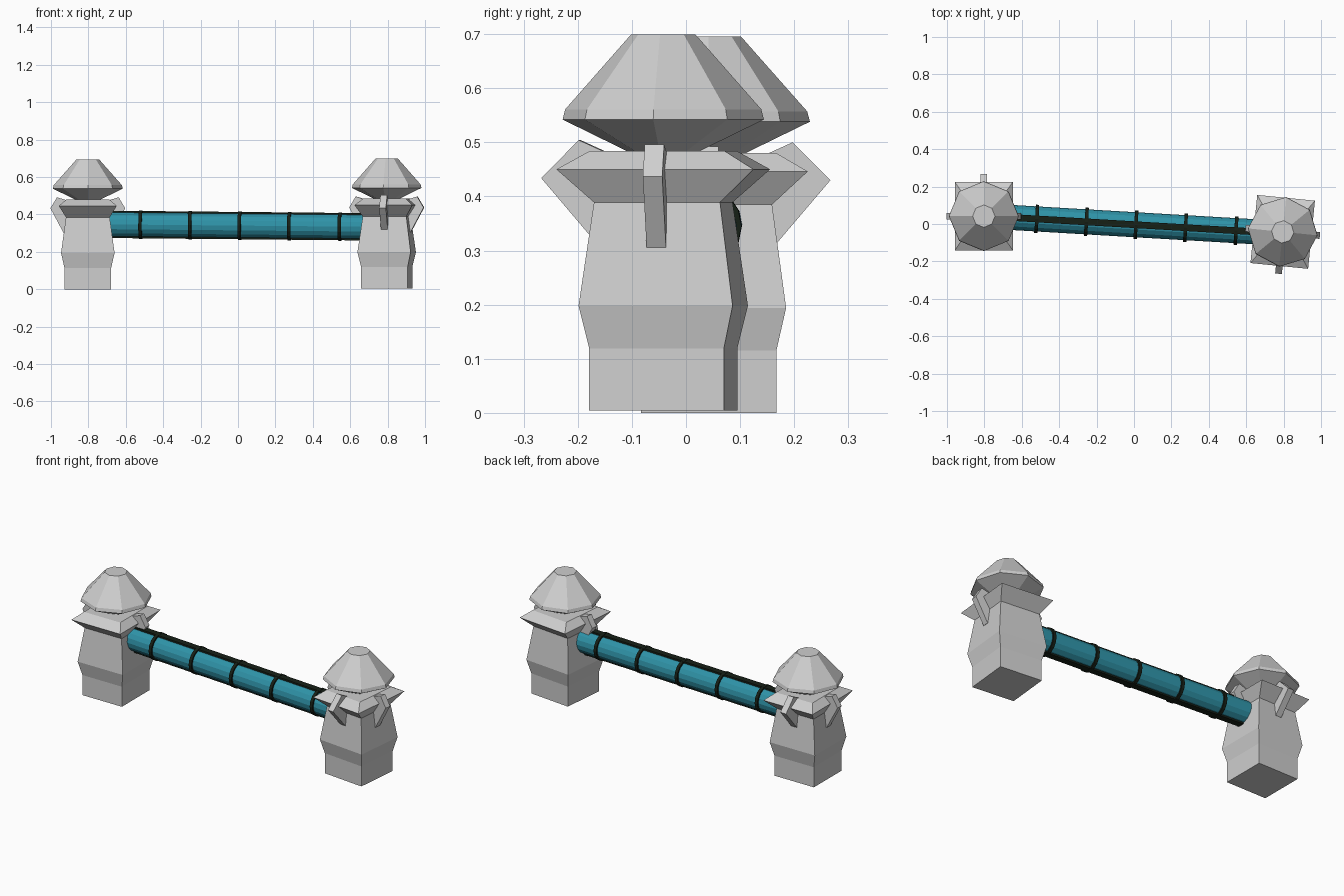
import bpy, bmesh, math
from mathutils import Vector, Matrix

if "Cube" in bpy.data.objects:
    bpy.data.objects.remove(bpy.data.objects["Cube"])


def material(name, rgb):
    m = bpy.data.materials.new(name)
    m.diffuse_color = (*rgb, 1)
    m.use_nodes = True
    m.node_tree.nodes["Principled BSDF"].inputs["Base Color"].default_value = m.diffuse_color
    return m


STONE = material("light stone", (0.62, 0.62, 0.62))
TEAL = material("teal", (0.028, 0.29, 0.39))
DARK = material("dark trim", (0.008, 0.014, 0.008))


def finish(bm, name, mat, matrix):
    bmesh.ops.recalc_face_normals(bm, faces=bm.faces[:])
    mesh = bpy.data.meshes.new(name)
    bm.to_mesh(mesh)
    bm.free()
    mesh.materials.append(mat)
    ob = bpy.data.objects.new(name, mesh)
    ob.matrix_world = matrix
    bpy.context.collection.objects.link(ob)
    return ob


def loft(name, rings, mat, matrix):
    """Skin a list of equal-length point rings and close both ends."""
    bm = bmesh.new()
    loops = [[bm.verts.new(p) for p in ring] for ring in rings]
    n = len(loops[0])
    for a, b in zip(loops, loops[1:]):
        for i in range(n):
            j = (i + 1) % n
            bm.faces.new((a[i], a[j], b[j], b[i]))
    bm.faces.new(loops[0][::-1])
    bm.faces.new(loops[-1])
    return finish(bm, name, mat, matrix)


def rect(hx, hy, z):
    return [(-hx, -hy, z), (hx, -hy, z), (hx, hy, z), (-hx, hy, z)]


def circle(r, z, n):
    return [(r * math.cos(2 * math.pi * i / n), r * math.sin(2 * math.pi * i / n), z)
            for i in range(n)]


def post(side, x, y, z, turn, hook_angles):
    place = Matrix.Translation((x, y, z)) @ Matrix.Rotation(math.radians(turn), 4, 'Z')
    # square body with flared collar
    body = [(.125, .125, 0), (.125, .125, .115), (.143, .143, .194), (.117, .117, .385),
            (.155, .183, .446), (.115, .125, .48)]
    loft(side + "_post_body", [rect(*b) for b in body], STONE, place)
    # octagonal cap
    cap = [(.06, .476), (.187, .538), (.182, .557), (.06, .695)]
    loft(side + "_post_cap", [circle(r, h, 8) for r, h in cap], STONE, place)
    # bent brackets clasping the collar
    for a in hook_angles:
        if a % 180 == 0:
            prof = [(.10, .30), (.13, .302), (.2, .433), (.165, .492), (.10, .472)]
        else:
            prof = [(.10, .31), (.127, .315), (.225, .43), (.155, .5), (.10, .475)]
        rings = [[(r, w, h) for r, h in prof] for w in (-.018, .018)]
        loft(f"{side}_post_bracket_{a}", rings, STONE,
             place @ Matrix.Rotation(math.radians(a), 4, 'Z'))


post("left", -.803, .042, 0, 0, (0, 90, 180))
post("right", .795, -.042, .004, -5.7, (0, 180, 270))

# rail frame: local z runs along the rail, local x points up
start, end = Vector((-.69, .037, .347)), Vector((.69, -.044, .334))
axis = (end - start).normalized()
side_dir = axis.cross(Vector((0, 0, 1))).normalized()
up = side_dir.cross(axis)
rail = Matrix((up, axis.cross(up), axis)).transposed().to_4x4()
rail.translation = start
length = (end - start).length

loft("rail", [circle(.067, 0, 16), circle(.067, length, 16)], TEAL, rail)

# raised strips along the top and bottom of the rail
for name, s in (("top", 1), ("bottom", -1)):
    rings = [[(s * .055, -.018, z), (s * .073, -.018, z), (s * .073, .018, z), (s * .055, .018, z)]
             for z in (0.002, length - .002)]
    loft(name + "_rail_strip", rings, DARK, rail)

# bands around the rail
for i, x in enumerate((-.52, -.255, .01, .275, .545)):
    z = (x - start.x) / axis.x
    loft(f"rail_band_{i + 1}", [circle(.076, z - .009, 16), circle(.076, z + .009, 16)], DARK, rail)
